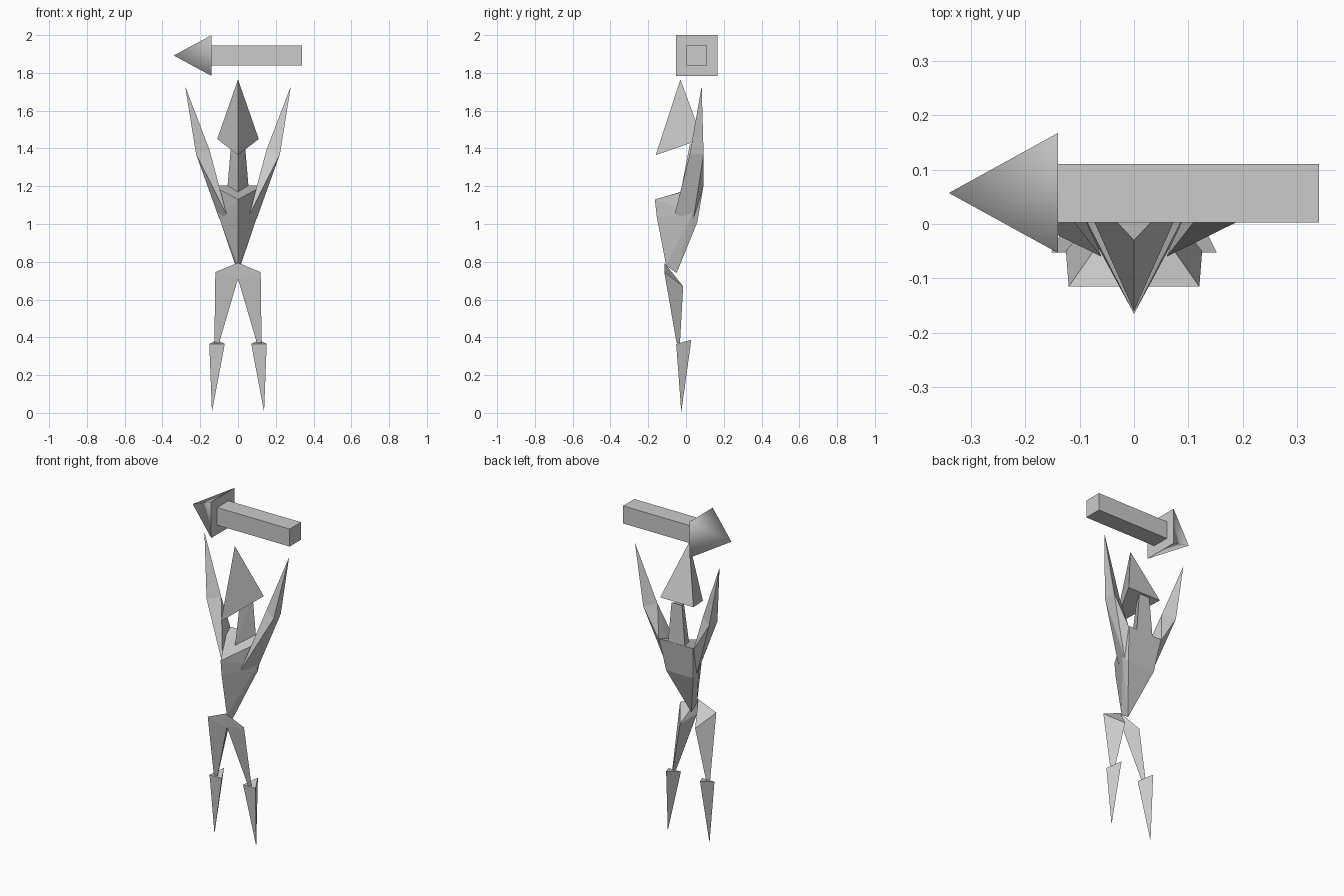
import bpy, bmesh, math
from mathutils import Vector

if "Cube" in bpy.data.objects:
    bpy.data.objects.remove(bpy.data.objects["Cube"])


def faceted(name, points, mirrored=False):
    """Flat-faced convex block spanned by a few corner points; mirrored adds the -x twin corners."""
    pts = list(points)
    if mirrored:
        pts += [(-x, y, z) for x, y, z in points if x]
    bm = bmesh.new()
    for p in pts:
        bm.verts.new(p)
    res = bmesh.ops.convex_hull(bm, input=bm.verts)
    loose = [v for v in bm.verts if not v.link_faces]
    bmesh.ops.delete(bm, geom=loose, context='VERTS')
    bmesh.ops.dissolve_limit(bm, angle_limit=math.radians(1), verts=bm.verts, edges=bm.edges)
    bmesh.ops.recalc_face_normals(bm, faces=bm.faces)
    mesh = bpy.data.meshes.new(name)
    bm.to_mesh(mesh)
    bm.free()
    ob = bpy.data.objects.new(name, mesh)
    bpy.context.collection.objects.link(ob)
    return ob


def pair(name, points):
    """Left and right copies of a limb part."""
    faceted(name + "_right", points)
    faceted(name + "_left", [(-x, y, z) for x, y, z in points])


# floating arrow: square shaft and four-sided smooth head
faceted("arrow_shaft", [(x, y, z) for x in (-0.14, 0.34) for y in (0.003, 0.11) for z in (1.84, 1.945)])
tip = faceted("arrow_head", [(-0.34, 0.057, 1.892)] +
              [(-0.14, 0.057 + a, 1.892 + b) for a in (-0.11, 0.11) for b in (-0.108, 0.108)])
tip.data.polygons.foreach_set("use_smooth", [True] * len(tip.data.polygons))
tip.data.set_sharp_from_angle(angle=math.radians(90))

# head: tetrahedron with a forward chin
faceted("head", [(0, -0.03, 1.765), (0, -0.16, 1.365), (0.11, 0.087, 1.45)], True)

# neck: three-sided prism with a front ridge
faceted("neck", [(0, 0.02, 1.42), (0.035, 0.087, 1.44), (0, -0.03, 1.16), (0.056, 0.09, 1.195)], True)

# torso: wedge with a front keel, tapering to the waist
faceted("torso", [(0, -0.165, 1.13), (0, -0.155, 1.04), (0, -0.105, 0.78), (0, -0.05, 0.74),
                  (0.11, 0.05, 1.19), (0.105, 0.03, 1.05), (0.112, 0.093, 1.205),
                  (0.09, 0.06, 1.01)], True)

# arms: raised, forearm spike on an upper arm that wedges into the torso
elbow = [(0.222, 0.02, 1.37), (0.218, 0.093, 1.37), (0.15, 0.055, 1.39)]
pair("forearm", elbow + [(0.28, 0.083, 1.73)])
pair("upper_arm", elbow + [(0.06, -0.06, 1.05), (0.115, 0.093, 1.2), (0.10, 0.04, 1.18),
                           (0.10, 0.04, 1.03)])

# legs: thigh wedge meeting at the centre, and shin spike
pair("thigh", [(0, -0.115, 0.795), (0.12, -0.115, 0.745), (0.05, -0.015, 0.67), (0, -0.105, 0.71),
               (0.125, -0.05, 0.37), (0.10, -0.05, 0.37), (0.11, -0.032, 0.37)])
pair("shin", [(0.152, -0.052, 0.365), (0.07, -0.052, 0.365), (0.112, 0.028, 0.387),
              (0.138, -0.025, 0.005)])
